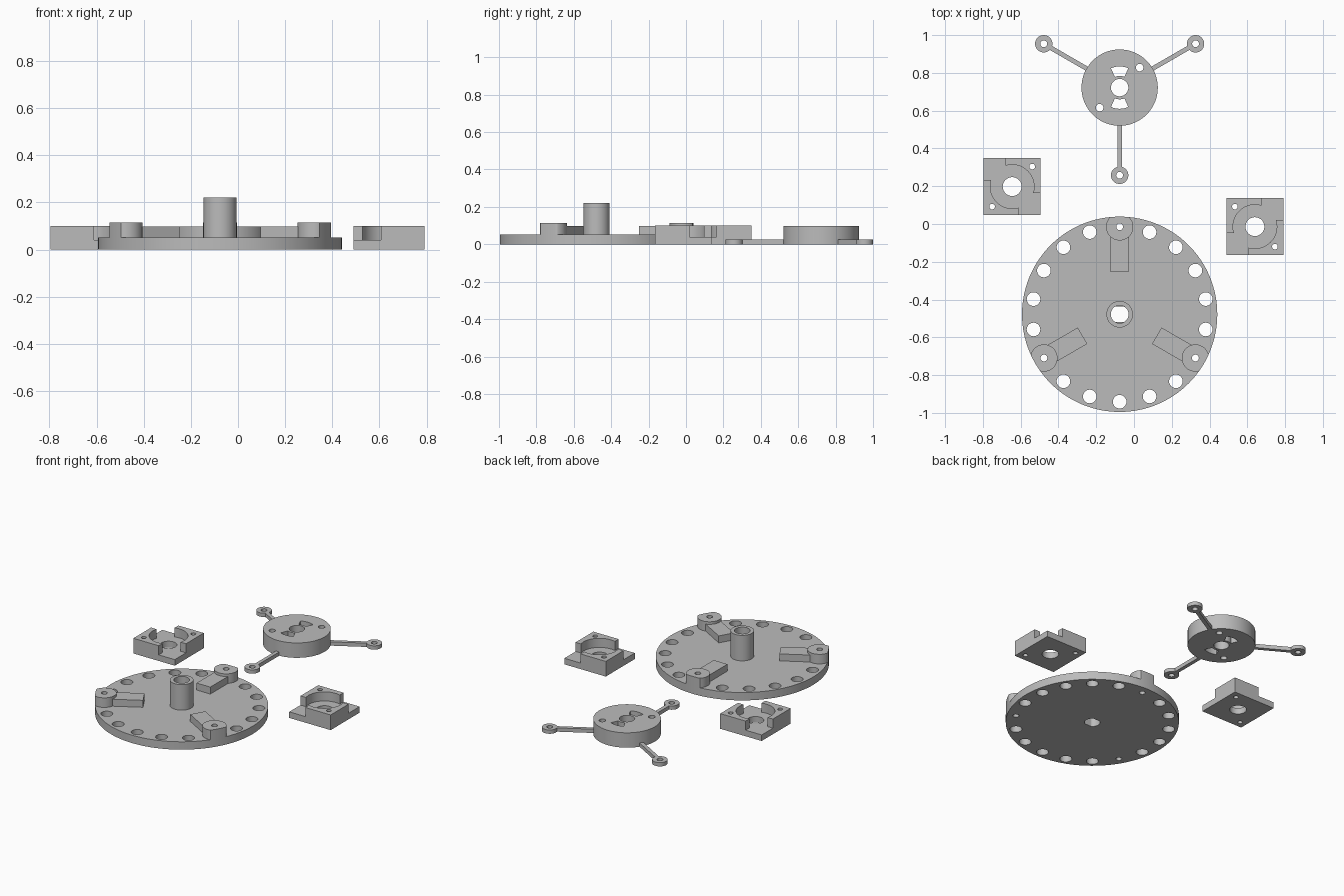
import bpy, bmesh, math
from math import sin, cos, pi, radians

if "Cube" in bpy.data.objects:
    bpy.data.objects.remove(bpy.data.objects["Cube"])

grey = bpy.data.materials.new("grey plastic")
grey.diffuse_color = (0.5, 0.5, 0.5, 1)
grey.use_nodes = True
grey.node_tree.nodes["Principled BSDF"].inputs["Base Color"].default_value = grey.diffuse_color


# --- helpers: 2D outlines, extruded prisms with vertical cut-outs ---
def circle(x, y, r, n=32):
    return [(x + r * cos(2 * pi * i / n), y + r * sin(2 * pi * i / n)) for i in range(n)]


def arc(r, a0, a1, n=16):
    return [(r * cos(radians(a0 + (a1 - a0) * i / n)), r * sin(radians(a0 + (a1 - a0) * i / n)))
            for i in range(n + 1)]


def rect(x0, x1, y0, y1):
    return [(x0, y0), (x1, y0), (x1, y1), (x0, y1)]


def turn(points, deg):
    c, s = cos(radians(deg)), sin(radians(deg))
    return [(x * c - y * s, x * s + y * c) for x, y in points]


def polar(r, deg):
    return r * cos(radians(deg)), r * sin(radians(deg))


def prisms(name, outlines, z0, z1, at):
    bm = bmesh.new()
    for pts in outlines:
        low = [bm.verts.new((x, y, z0)) for x, y in pts]
        top = [bm.verts.new((x, y, z1)) for x, y in pts]
        bm.faces.new(low[::-1])
        bm.faces.new(top)
        for i in range(len(pts)):
            j = (i + 1) % len(pts)
            bm.faces.new((low[i], low[j], top[j], top[i]))
    bmesh.ops.recalc_face_normals(bm, faces=bm.faces)
    mesh = bpy.data.meshes.new(name)
    bm.to_mesh(mesh)
    bm.free()
    ob = bpy.data.objects.new(name, mesh)
    ob.location = (at[0], at[1], 0)
    bpy.context.collection.objects.link(ob)
    return ob


def part(name, outline, z0, z1, at, holes=(), cut_from=-0.1):
    ob = prisms(name, [outline], z0, z1, at)
    ob.data.materials.append(grey)
    bpy.ops.object.select_all(action='DESELECT')
    bpy.context.view_layer.objects.active = ob
    ob.select_set(True)
    if holes:
        cutter = prisms("cutter", holes, cut_from, 0.4, at)
        cutter.hide_render = True
        mod = ob.modifiers.new("holes", 'BOOLEAN')
        mod.operation, mod.solver, mod.object = 'DIFFERENCE', 'EXACT', cutter
        bpy.ops.object.modifier_apply(modifier=mod.name)
        bpy.data.objects.remove(cutter)
    bpy.ops.object.shade_smooth_by_angle(angle=radians(30))
    return ob


# --- large carrier disc with a ring of holes, hub and three mounts ---
DISC = (-0.076, -0.478)
R, RING = 0.517, 0.463
MOUNTS = (90, 210, 330)
bore_low = [(x, max(-0.04, min(0.04, y))) for x, y in circle(0, 0, 0.047, 48)]
holes = [bore_low]
for a in range(10, 370, 20):
    holes.append(circle(*polar(RING, a), 0.018 if a in MOUNTS else 0.036))
part("carrier_disc", circle(0, 0, R, 128), 0, 0.052, DISC, holes)
part("hub", circle(0, 0, 0.07, 64), 0.052, 0.22, DISC, [circle(0, 0, 0.047, 48)])

for a in MOUNTS:
    px, py = polar(RING, a)
    pad = []
    for x, y in circle(px, py, 0.072, 64):      # pad trimmed to the disc rim
        k = min(1, R / math.hypot(x, y))
        pad.append((x * k, y * k))
    part("mount_pad", pad, 0.052, 0.115, DISC, [circle(px, py, 0.018)])
    part("mount_block", turn(rect(0.227, 0.41, -0.05, 0.05), a), 0.052, 0.098, DISC)

# --- three-armed rotor ---
ROTOR = (-0.076, 0.722)
fan = arc(0.112, 66, 114) + arc(0.062, 114, 66)
holes = [circle(0, 0, 0.046, 48), fan, turn(fan, 180),
         circle(0.106, 0.106, 0.02), circle(-0.106, -0.106, 0.02)]
part("rotor_body", circle(0, 0, 0.202, 96), 0, 0.098, ROTOR, holes)
for a in (30, 150, 270):
    ex, ey = polar(0.464, a)
    part("rotor_arm", turn(rect(0.198, 0.422, -0.012, 0.012), a), 0, 0.025, ROTOR)
    part("rotor_eyelet", circle(ex, ey, 0.046, 48), 0, 0.025, ROTOR, [circle(ex, ey, 0.018)])

# --- two square brackets, mirror images, each with two corner walls ---
H, GAP, REC = 0.151, 0.034, 0.116
tilt = math.degrees(math.asin(GAP / REC))
for at, side in (((-0.645, 0.198), 1), ((0.64, -0.014), -1)):
    flip = lambda pts: [(x * side, y) for x, y in pts]
    screw = circle(0.106, 0.106, 0.015)
    base_holes = [circle(0, 0, 0.05, 48), flip(screw), flip(turn(screw, 180))]
    part("bracket_base", rect(-H, H, -H, H), 0, 0.04, at, base_holes)
    wall = [(-GAP, H), (H, H), (H, -GAP)] + arc(REC, -tilt, 90 + tilt, 32)
    for spin in (0, 180):
        part("bracket_wall", flip(turn(wall, spin)), 0.04, 0.1, at, [flip(turn(screw, spin))])
